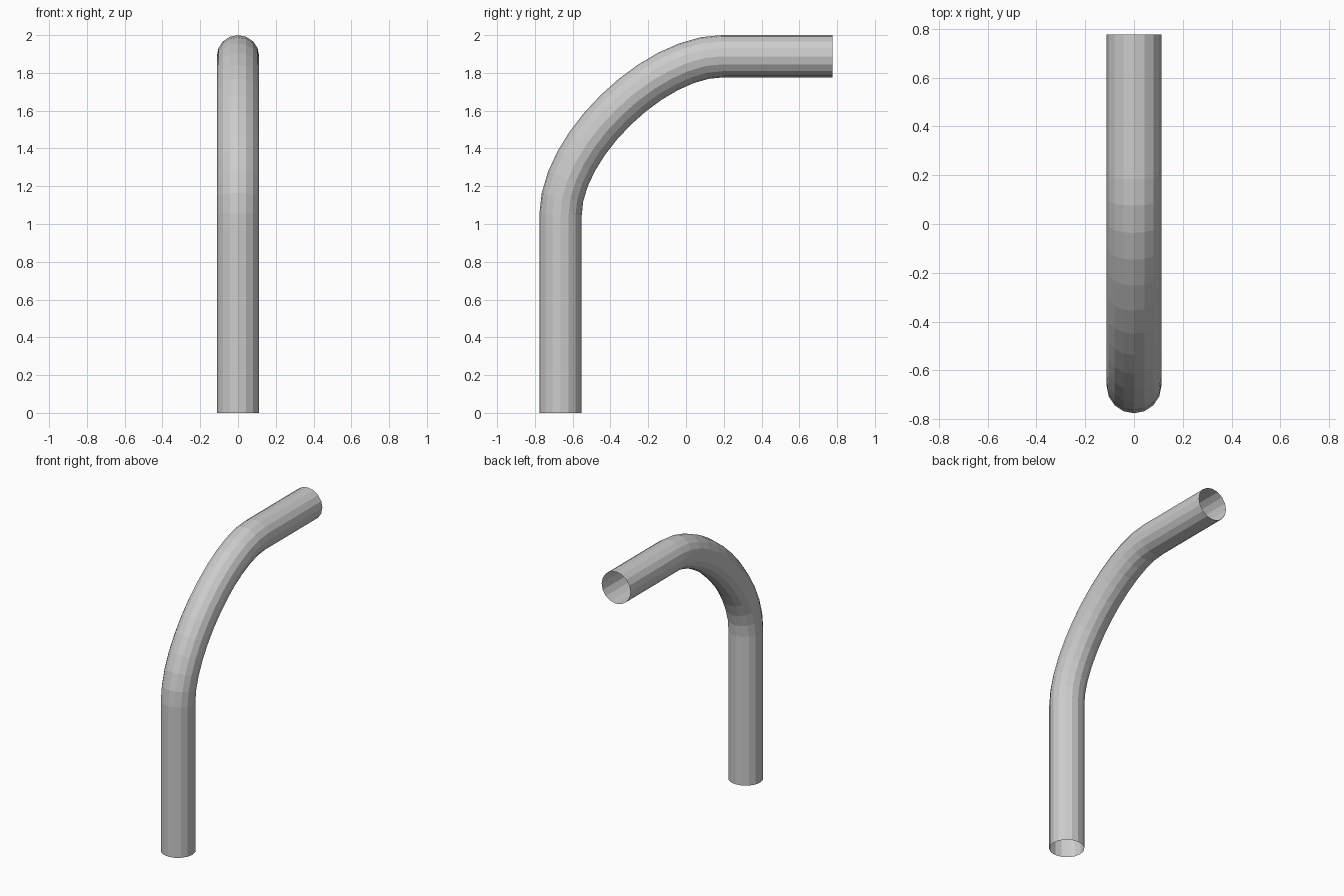
import bpy
from mathutils import Vector

if "Cube" in bpy.data.objects:
    bpy.data.objects.remove(bpy.data.objects["Cube"])

RADIUS = 0.112
Y0, Z1 = -0.664, 1.888        # axes of the upright and the horizontal run
HANDLE = 0.36

# Centre line: upright, flattened bend, horizontal run
path = bpy.data.curves.new("pipe_path", "CURVE")
path.dimensions = "3D"
path.resolution_u = 12
path.bevel_depth = RADIUS
path.bevel_resolution = 6     # 16 sides
path.use_fill_caps = False    # open ends
points = [Vector((0, Y0, 0)), Vector((0, Y0, 1.05)),
          Vector((0, 0.19, Z1)), Vector((0, 0.776, Z1))]
up, out = Vector((0, 0, 1)), Vector((0, 1, 0))
handles = [(up, 0.1, 0.35), (up, 0.35, HANDLE), (out, HANDLE, 0.2), (out, 0.2, 0.1)]
spline = path.splines.new("BEZIER")
spline.bezier_points.add(3)
for bp, p, (d, back, ahead) in zip(spline.bezier_points, points, handles):
    bp.handle_left_type = bp.handle_right_type = "FREE"
    bp.co, bp.handle_left, bp.handle_right = p, p - d * back, p + d * ahead
curve_obj = bpy.data.objects.new("pipe_path", path)
bpy.context.collection.objects.link(curve_obj)

# Bent pipe as a flat-faced mesh
mesh = bpy.data.meshes.new_from_object(curve_obj.evaluated_get(bpy.context.evaluated_depsgraph_get()))
mesh.polygons.foreach_set("use_smooth", [False] * len(mesh.polygons))
pipe = bpy.data.objects.new("bent_pipe", mesh)
bpy.context.collection.objects.link(pipe)
bpy.data.objects.remove(curve_obj)
